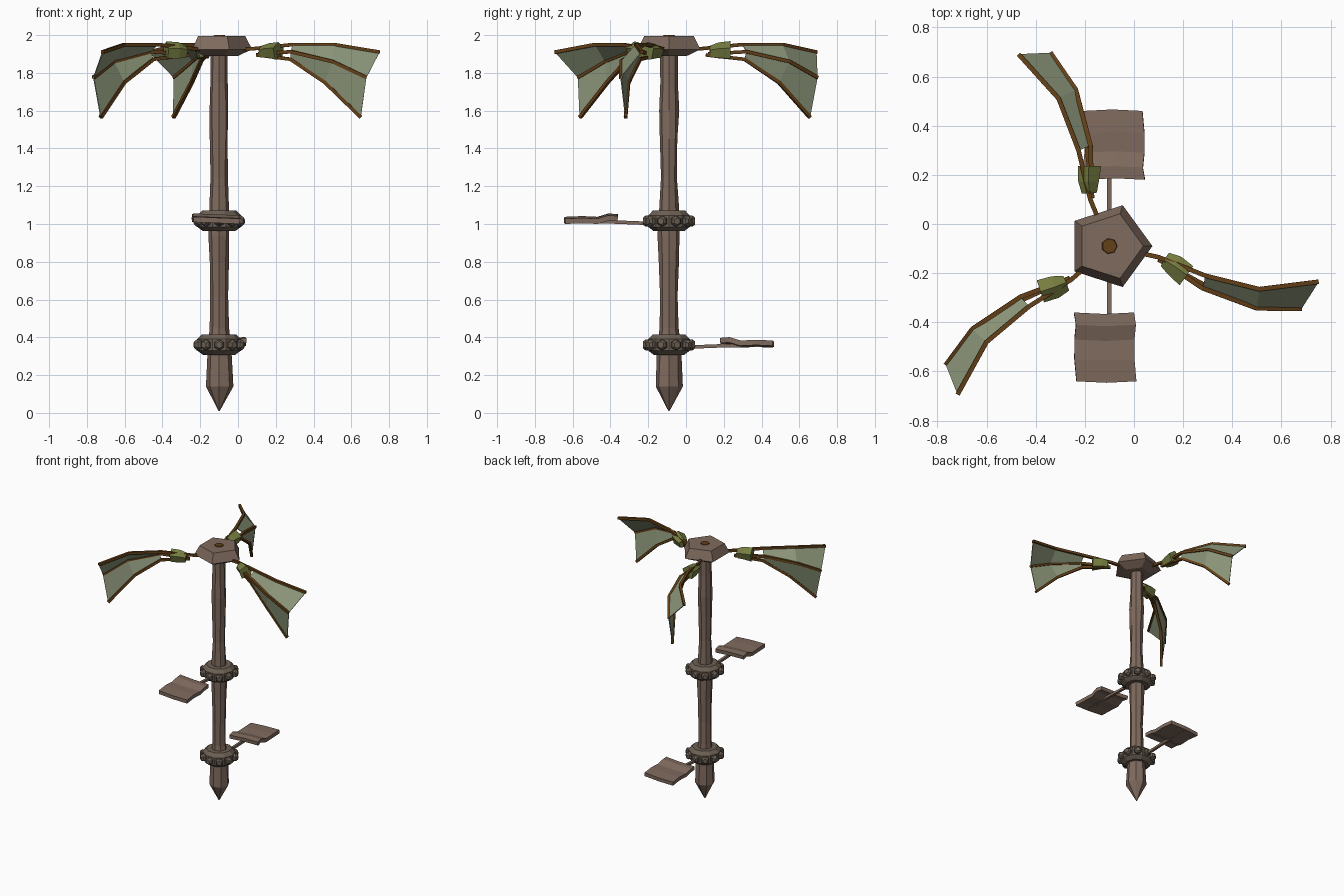
import bpy, bmesh, math, random
from mathutils import Vector, Matrix

random.seed(4)
default = bpy.data.objects.get("Cube")
if default:
    bpy.data.objects.remove(default)

AXIS = Vector((-0.1, -0.09, 0))


def material(name, srgb):
    rgba = tuple((c / 255) ** 2.2 for c in srgb) + (1,)
    m = bpy.data.materials.new(name)
    m.use_nodes = True
    m.diffuse_color = rgba
    m.node_tree.nodes["Principled BSDF"].inputs["Base Color"].default_value = rgba
    return m


WOOD = material("weathered wood", (126, 106, 94))
METAL = material("dull metal", (108, 96, 84))
RIB = material("brown rib wood", (100, 66, 30))
SAIL = material("pale green sail", (140, 150, 122))
WRAP = material("olive wrap", (118, 124, 66))


def add(name, bm, mat, matrix=Matrix()):
    bmesh.ops.recalc_face_normals(bm, faces=bm.faces)
    mesh = bpy.data.meshes.new(name)
    bm.to_mesh(mesh)
    bm.free()
    mesh.transform(matrix)
    mesh.materials.append(mat)
    obj = bpy.data.objects.new(name, mesh)
    bpy.context.collection.objects.link(obj)
    return obj


def loft(bm, points, radii, sides, jitter=0.0, turn=0.0):
    """Skin rings of the given radii along a path, with closed ends."""
    points = [Vector(p) for p in points]
    rings = []
    for i, (p, r) in enumerate(zip(points, radii)):
        t = (points[min(i + 1, len(points) - 1)] - points[max(i - 1, 0)]).normalized()
        ref = Vector((1, 0, 0)) if abs(t.z) > 0.9 else Vector((0, 0, 1))
        v = t.cross(ref).normalized()
        u = v.cross(t)
        ring = []
        for k in range(sides):
            a = turn + math.tau * k / sides
            rr = r * (1 + random.uniform(-jitter, jitter))
            ring.append(bm.verts.new(p + u * math.cos(a) * rr + v * math.sin(a) * rr))
        rings.append(ring)
    for a, b in zip(rings, rings[1:]):
        for k in range(sides):
            n = (k + 1) % sides
            bm.faces.new((a[k], a[n], b[n], b[k]))
    bm.faces.new(rings[0])
    bm.faces.new(rings[-1])


def lathe(name, profile, sides, mat, jitter=0.0):
    bm = bmesh.new()
    loft(bm, [(0, 0, z) for r, z in profile], [r for r, z in profile], sides, jitter)
    return add(name, bm, mat, Matrix.Translation(AXIS))


# Sharpened, slightly crooked pole
lathe("pole", [(0.003, 0.01), (0.073, 0.14), (0.062, 0.34), (0.05, 0.45), (0.045, 0.62),
               (0.052, 0.8), (0.057, 0.94), (0.053, 1.08), (0.044, 1.25), (0.047, 1.45),
               (0.051, 1.6), (0.047, 1.75), (0.046, 1.93)], 8, WOOD, 0.07)

# Five-sided cap with a small peg
lathe("cap", [(0.1, 1.89), (0.175, 1.925), (0.138, 1.995)], 5, WOOD)
lathe("cap_peg", [(0.035, 1.99), (0.03, 2.0)], 7, RIB)

# Studded collars, each with a step on a bar
for label, z, angle in (("lower", 0.36, 0), ("upper", 1.015, math.pi)):
    lathe(label + "_collar", [(0.085, z - 0.053), (0.116, z - 0.03), (0.116, z + 0.03),
                              (0.09, z + 0.056)], 10, METAL)
    bm = bmesh.new()
    for k in range(10):
        d = Matrix.Rotation(math.tau * k / 10, 3, "Z") @ Vector((0, 1, 0))
        up = Vector((0, 0, z))
        loft(bm, [d * 0.1 + up, d * 0.125 + up, d * 0.138 + up], [0.029, 0.029, 0.018], 6)
    add(label + "_studs", bm, METAL, Matrix.Translation(AXIS))

    place = Matrix.Translation(AXIS + Vector((0, 0, z))) @ Matrix.Rotation(angle, 4, "Z")
    bm = bmesh.new()
    loft(bm, [(0, 0.1, -0.012), (0, 0.3, -0.004), (0, 0.545, -0.002)], [0.013] * 3, 4,
         turn=math.pi / 4)
    add(label + "_step_bar", bm, WOOD, place)

    # Wavy step plank
    bm = bmesh.new()
    rows = []
    for y, zz, shift in ((0.27, 0.032, 0.022), (0.32, 0.036, 0.014), (0.38, 0.018, 0.02),
                         (0.46, 0.022, 0.02), (0.55, 0.018, 0.012)):
        rows.append([bm.verts.new((shift + x * 0.122, y + 0.006 * (1 - abs(x)), zz + 0.005 * x))
                     for x in (-1, 0, 1)])
    for a, b in zip(rows, rows[1:]):
        for k in range(2):
            bm.faces.new((a[k], a[k + 1], b[k + 1], b[k]))
    step = add(label + "_step", bm, WOOD, place)
    solid = step.modifiers.new("thickness", "SOLIDIFY")
    solid.thickness = 0.028
    solid.offset = -1

# Ribs of one blade, listed from the root outward
TOP = [(-0.08, -0.095, 1.915), (0.1, -0.135, 1.93), (0.29, -0.21, 1.95),
       (0.51, -0.265, 1.95), (0.75, -0.235, 1.91)]
MIDDLE = [(0.11, -0.15, 1.9), (0.28, -0.262, 1.912), (0.5, -0.343, 1.86),
          (0.68, -0.345, 1.775)]
LOWER = [(0.1, -0.145, 1.895), (0.28, -0.245, 1.872), (0.46, -0.305, 1.75),
         (0.65, -0.32, 1.565)]

for label, degrees in (("left", 0), ("rear", 125), ("right", 234)):
    spin = (Matrix.Translation(AXIS) @ Matrix.Rotation(math.radians(degrees), 4, "Z")
            @ Matrix.Translation(-AXIS))
    bm = bmesh.new()
    for rib in (TOP, MIDDLE, LOWER):
        loft(bm, rib, [0.013] * len(rib), 4, turn=math.pi / 4)
    add(label + "_blade_ribs", bm, RIB, spin)

    # Sail cloth stretched between the ribs
    bm = bmesh.new()
    rows = [[bm.verts.new(p) for p in rib[-3:]] for rib in (TOP, MIDDLE, LOWER)]
    for a, b in zip(rows, rows[1:]):
        for k in range(2):
            bm.faces.new((a[k], a[k + 1], b[k + 1], b[k]))
    sail = add(label + "_blade_sail", bm, SAIL, spin)
    solid = sail.modifiers.new("thickness", "SOLIDIFY")
    solid.thickness = 0.006
    solid.offset = 0

    # Cloth binding around the rib roots
    bm = bmesh.new()
    loft(bm, [(0.125, -0.147, 1.91), (0.165, -0.172, 1.915), (0.215, -0.208, 1.915)],
         [0.034, 0.046, 0.05], 5, 0.1)
    add(label + "_blade_binding", bm, WRAP, spin)
